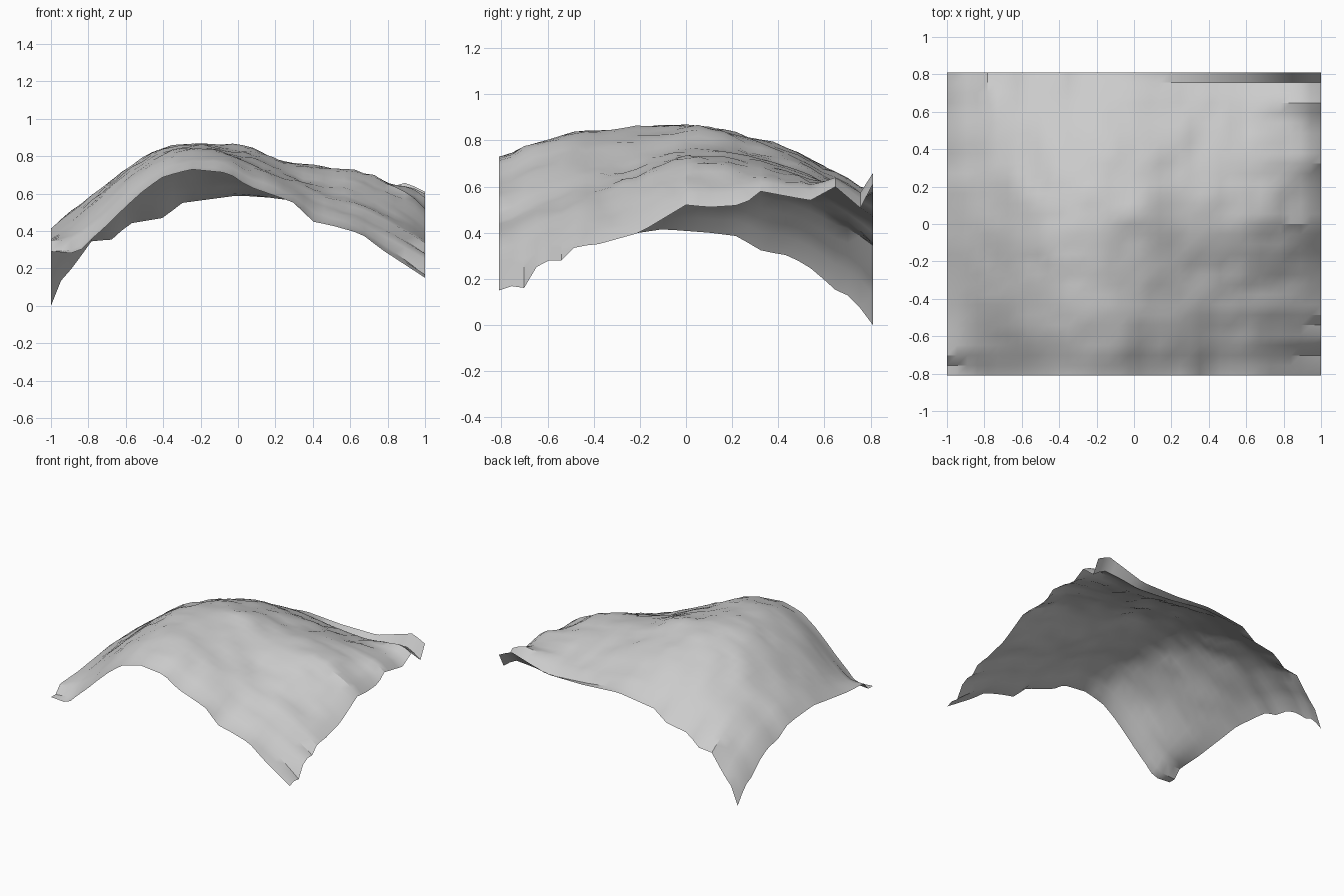
import bpy
import bmesh
import math
from mathutils import Vector, noise

HALF_X, HALF_Y = 1.0, 0.81

cube = bpy.data.objects.get("Cube")
if cube:
    bpy.data.objects.remove(cube, do_unlink=True)

# Edge profiles: (position along the edge, height)
FRONT = [(-1, .29), (-.86, .28), (-.78, .36), (-.7, .43), (-.6, .53), (-.5, .62), (-.4, .69),
         (-.25, .73), (-.05, .71), (.05, .64), (.25, .57), (.3, .55), (.4, .45), (.5, .43),
         (.66, .385), (.77, .3), (1, .15)]
BACK = [(-1, 0), (-.95, .13), (-.88, .21), (-.78, .35), (-.68, .35), (-.58, .44), (-.4, .47),
        (-.3, .55), (0, .59), (.3, .57), (.6, .57), (.8, .63), (.9, .66), (1, .61)]
LEFT = [(-.81, .15), (-.75, .17), (-.7, .16), (-.65, .25), (-.6, .28), (-.54, .28), (-.48, .34),
        (-.38, .35), (-.2, .4), (-.1, .46), (0, .52), (.1, .51), (.25, .52), (.32, .58),
        (.48, .55), (.54, .54), (.65, .6), (.755, .505), (.81, .61)]
RIGHT = [(-.81, .29), (-.75, .29), (-.7, .35), (-.5, .36), (-.2, .4), (-.1, .415), (.1, .4),
         (.22, .385), (.33, .32), (.45, .3), (.55, .24), (.65, .15), (.72, .12), (.81, 0)]

# Swells on the dome: x, y, height, width in x, width in y
SWELLS = [(.7, .1, .11, .34, .4), (-.45, -.2, .04, .25, .35), (-.72, -.45, .06, .25, .25),
          (-.15, -.6, .04, .35, .2), (.04, .08, .03, .12, .15)]


def sample(profile, t):
    """Height of an edge profile at position t."""
    for (a, za), (b, zb) in zip(profile, profile[1:]):
        if t <= b:
            return za + (zb - za) * max(0, t - a) / (b - a)
    return profile[-1][1]


def smooth(profile, t):
    """Edge height averaged over a window that closes at the corners."""
    reach = min(.16, t - profile[0][0], profile[-1][0] - t)
    return sum(sample(profile, t + reach * k / 4) for k in range(-4, 5)) / 9


def height(x, y):
    """Blend the four edges, then add the crown, swells, edge ridges and ripples."""
    u, v = (x / HALF_X + 1) / 2, (y / HALF_Y + 1) / 2
    sides = [(FRONT, x, 1 - v), (BACK, x, v), (RIGHT, y, 1 - u), (LEFT, y, u)]
    z = sum(w * smooth(p, t) for p, t, w in sides)
    z -= (1 - v) * ((1 - u) * FRONT[0][1] + u * FRONT[-1][1])
    z -= v * ((1 - u) * BACK[0][1] + u * BACK[-1][1])
    z += sum(w ** 9 * (sample(p, t) - smooth(p, t)) for p, t, w in sides)
    inside = max(0, 16 * u * (1 - u) * v * (1 - v))
    for cx, cy, rise, wx, wy in SWELLS:
        z += rise * math.sqrt(inside) * math.exp(-((x - cx) / wx) ** 2 - ((y - cy) / wy) ** 2)
    ripple = noise.noise(Vector((x * 6, y * 6, 3))) + .8 * noise.noise(Vector((x * 13, y * 13, 7)))
    ridges = u ** 4 * noise.noise(Vector((x * 2, y * 15, 5)))
    return z + .02 * inside + min(1, 3 * inside) * (.016 * ripple + .04 * ridges)


# Domed ground sheet
bm = bmesh.new()
bmesh.ops.create_grid(bm, x_segments=37, y_segments=30, size=1)
for vert in bm.verts:
    x, y = vert.co.x * HALF_X, vert.co.y * HALF_Y
    vert.co = (x, y, height(x, y))
lowest = min(vert.co.z for vert in bm.verts)
for vert in bm.verts:
    vert.co.z -= lowest
mesh = bpy.data.meshes.new("terrain_sheet")
bm.to_mesh(mesh)
bm.free()
terrain = bpy.data.objects.new("terrain_sheet", mesh)
bpy.context.collection.objects.link(terrain)

# Plain grey material
grey = bpy.data.materials.new("light_grey")
grey.use_nodes = True
grey.diffuse_color = (.6, .6, .6, 1)
grey.node_tree.nodes["Principled BSDF"].inputs["Base Color"].default_value = grey.diffuse_color
mesh.materials.append(grey)

# Smooth slopes with crisp ridges
bpy.ops.object.select_all(action='DESELECT')
terrain.select_set(True)
bpy.context.view_layer.objects.active = terrain
bpy.ops.object.shade_smooth_by_angle(angle=math.radians(30))
